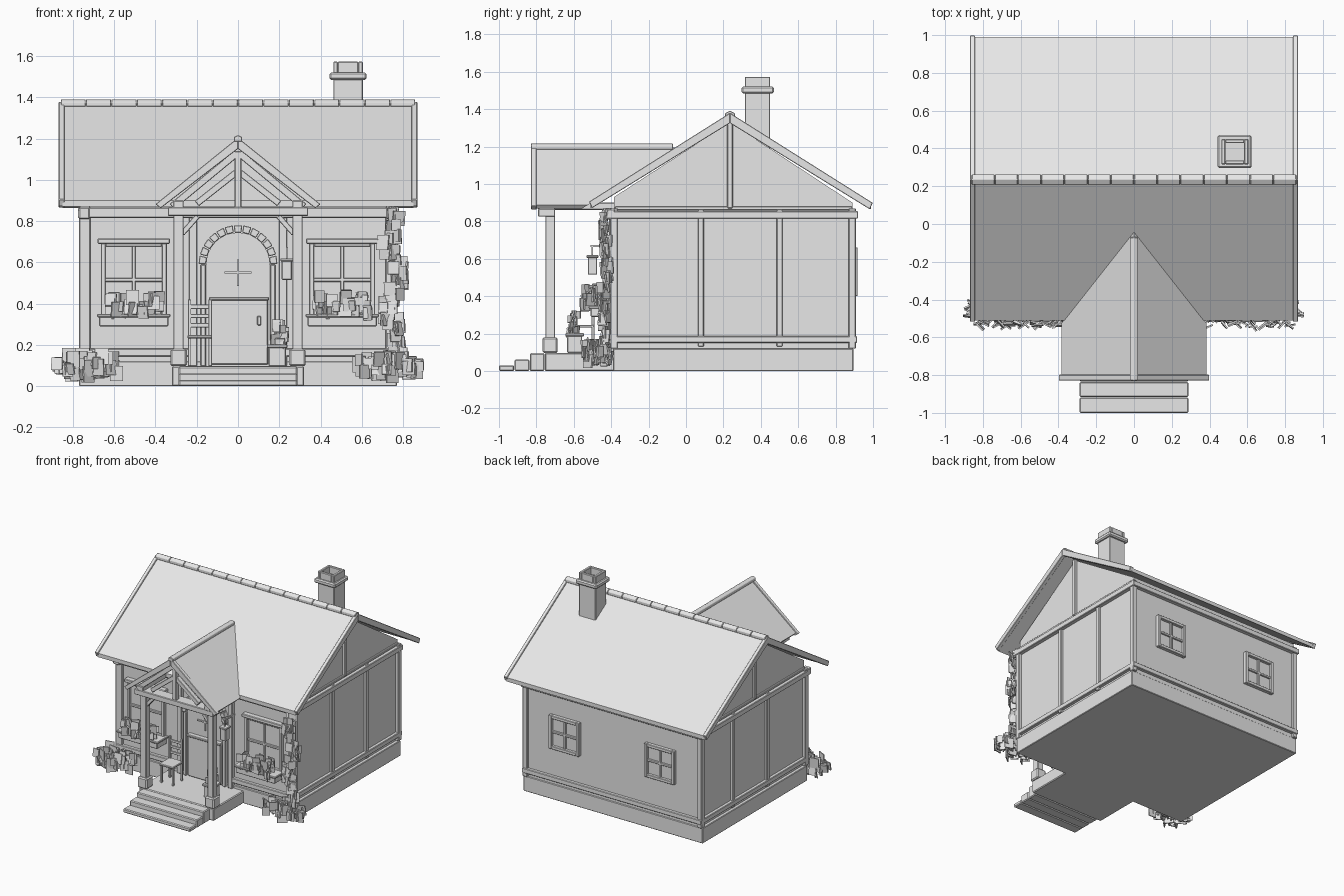
import bpy, bmesh, math, random
from mathutils import Vector, Matrix

random.seed(4)
mat = bpy.data.materials.new("plain light grey")
mat.diffuse_color = (0.8, 0.8, 0.8, 1)


def finish(name, bm, bevel=0.0):
    bmesh.ops.recalc_face_normals(bm, faces=bm.faces)
    me = bpy.data.meshes.new(name)
    bm.to_mesh(me)
    bm.free()
    me.materials.append(mat)
    ob = bpy.data.objects.new(name, me)
    bpy.context.collection.objects.link(ob)
    if bevel:
        m = ob.modifiers.new("soft edges", 'BEVEL')
        m.width = bevel
        m.segments = 1
    return ob


def box(name, x0, x1, y0, y1, z0, z1, bevel=0.004):
    bm = bmesh.new()
    m = Matrix.Translation(((x0 + x1) / 2, (y0 + y1) / 2, (z0 + z1) / 2))
    bmesh.ops.create_cube(bm, size=1, matrix=m @ Matrix.Diagonal((x1 - x0, y1 - y0, z1 - z0, 1)))
    return finish(name, bm, bevel)


def prism(name, front, back, bevel=0.0):
    """Solid between two matching outlines."""
    bm = bmesh.new()
    a = [bm.verts.new(p) for p in front]
    b = [bm.verts.new(p) for p in back]
    bm.faces.new(a)
    bm.faces.new(b[::-1])
    for i in range(len(a)):
        j = (i + 1) % len(a)
        bm.faces.new((a[i], b[i], b[j], a[j]))
    return finish(name, bm, bevel)


def along_x(name, yz, x0, x1, bevel=0.0):
    return prism(name, [(x0, y, z) for y, z in yz], [(x1, y, z) for y, z in yz], bevel)


def along_y(name, xz, y0, y1, bevel=0.0):
    return prism(name, [(x, y0, z) for x, z in xz], [(x, y1, z) for x, z in xz], bevel)


def strut(name, p, q, w, y0, y1):
    """Slanted timber in the xz plane, w wide."""
    p, q = Vector(p), Vector(q)
    d = (q - p).normalized()
    n = Vector((-d.y, d.x)) * w / 2
    return along_y(name, [tuple(v) for v in (p + n, q + n, q - n, p - n)], y0, y1, 0.003)


def leaves(name, count, centre, spread, size):
    """Cluster of small upright cards."""
    bm = bmesh.new()
    for _ in range(count):
        c = Vector([centre[i] + random.uniform(-1, 1) * spread[i] for i in range(3)])
        s = size * random.uniform(0.7, 1.2)
        m = Matrix.Translation(c) @ Matrix.Rotation(random.uniform(-0.9, 0.9), 4, 'Z')
        m = m @ Matrix.Rotation(random.uniform(-0.2, 0.2), 4, 'X')
        bmesh.ops.create_cube(bm, size=1, matrix=m @ Matrix.Diagonal((s, 0.008, s * 1.15, 1)))
    return finish(name, bm)


# Body of the house
RY, RZ, SL = 0.235, 1.37, 0.63           # ridge position, height and slope
box("foundation", -0.77, 0.77, -0.39, 0.895, 0, 0.12)
along_x("walls", [(-0.385, 0.12), (0.89, 0.12), (0.89, 0.90), (RY, 1.33), (-0.385, 0.93)], -0.745, 0.745)

# Main roof, edge boards and ridge tiles
for s, e in ((-1, -0.51), (1, 0.99)):
    h = abs(e - RY)
    ze = RZ - SL * h
    along_x("roof_slope", [(RY, RZ), (e, ze), (e, ze - 0.03), (RY, RZ - 0.035)], -0.85, 0.85)
    for x in (-0.855, 0.855):
        e2 = e + s * 0.008
        along_x("bargeboard", [(RY, RZ + 0.01), (e2, ze + 0.005), (e2 - s * 0.015, ze - 0.03),
                               (RY, RZ - 0.045)], x - 0.014, x + 0.014, 0.003)
for i in range(14):
    x = -0.86 + i * 1.72 / 14
    along_x("ridge_tile", [(RY - 0.026, 1.355), (RY - 0.026, 1.378), (RY, 1.392), (RY + 0.026, 1.378),
                           (RY + 0.026, 1.355)], x + 0.001, x + 1.72 / 14 - 0.001, 0.003)

# Chimney with collar and open top
box("chimney_stack", 0.462, 0.605, 0.315, 0.45, 1.15, 1.50)
box("chimney_collar", 0.443, 0.623, 0.297, 0.47, 1.485, 1.52, 0.008)
for x in (0.462, 0.583):
    box("chimney_rim", x, x + 0.022, 0.315, 0.45, 1.51, 1.573)
for y in (0.315, 0.428):
    box("chimney_rim", 0.484, 0.583, y, y + 0.022, 1.51, 1.573)

# Timber framing
for s in (-1, 1):
    def side(name, a, b, y0, y1, z0, z1):
        box(name, min(s * a, s * b), max(s * a, s * b), y0, y1, z0, z1)
    side("side_top_beam", 0.74, 0.775, -0.43, 0.92, 0.815, 0.855)
    side("side_wall_plate", 0.74, 0.758, -0.38, 0.89, 0.86, 0.88)
    side("side_bottom_beam", 0.74, 0.77, -0.385, 0.915, 0.15, 0.187)
    for y in (0.08, 0.50):
        side("side_post", 0.74, 0.764, y - 0.016, y + 0.016, 0.13, 0.86)
    side("gable_post", 0.74, 0.764, RY - 0.015, RY + 0.015, 0.87, 1.33)
    side("corner_post_front", 0.715, 0.77, -0.405, -0.365, 0.12, 0.87)
    side("corner_post_back", 0.73, 0.77, 0.87, 0.908, 0.12, 0.87)
    side("front_bottom_beam", 0.20, 0.765, -0.41, -0.38, 0.145, 0.182)
    side("eave_block", 0.72, 0.77, -0.435, -0.38, 0.81, 0.865)
box("front_top_beam", -0.775, 0.775, -0.425, -0.38, 0.815, 0.865)
box("back_top_beam", -0.775, 0.775, 0.885, 0.92, 0.815, 0.855)
box("back_bottom_beam", -0.77, 0.77, 0.885, 0.915, 0.15, 0.187)


def window(cx, w, z0, z1, y, d):
    """Framed four-pane window; d is the outward direction along y."""
    def part(name, x0, x1, za, zb, depth):
        box(name, x0, x1, min(y, y + d * depth), max(y, y + d * depth), za, zb, 0.003)
    a, b, t, m = cx - w / 2, cx + w / 2, 0.024, (z0 + z1) / 2
    part("window_glass", a, b, z0, z1, 0.008)
    for x in (a, b - t):
        part("window_jamb", x, x + t, z0, z1, 0.03)
    for z in (z0, z1 - t):
        part("window_rail", a + t, b - t, z, z + t, 0.03)
    part("window_mullion", cx - 0.009, cx + 0.009, z0, z1, 0.02)
    part("window_crossbar", a, b, m - 0.009, m + 0.009, 0.02)


for s in (-1, 1):
    # Front window, header and flower box
    c = s * 0.505
    window(c, 0.32, 0.33, 0.70, -0.387, -1)
    box("window_header", c - 0.175, c + 0.175, -0.43, -0.385, 0.69, 0.716)
    box("flower_box", c - 0.168, c + 0.168, -0.51, -0.39, 0.29, 0.338)
    box("flower_box_lip", c - 0.178, c + 0.178, -0.52, -0.385, 0.334, 0.35)
    leaves("window_flowers", 38, (c, -0.495, 0.395), (0.125, 0.05, 0.04), 0.055)
    # Back window
    window(s * 0.41, 0.26, 0.40, 0.66, 0.888, 1)
    # Bush beside the porch
    leaves("bush", 55, (s * 0.71, -0.475, 0.10), (0.125, 0.075, 0.045), 0.06)
    leaves("bush_tip", 9, (s * 0.86, -0.45, 0.095), (0.025, 0.04, 0.025), 0.05)

# Climbing vine at the right corner
for i in range(16):
    z = 0.12 + i * 0.048
    leaves("vine", 5, (0.755 + 0.025 * math.sin(i * 0.9), -0.435, z), (0.03, 0.025, 0.03), 0.055)

# Porch floor and steps
box("porch_floor", -0.32, 0.32, -0.755, -0.38, 0, 0.097, 0.006)
for y0, y1, z in ((-0.835, -0.757, 0.095), (-0.917, -0.837, 0.062), (-1.0, -0.919, 0.03)):
    box("step", -0.288, 0.288, y0, y1, 0, z, 0.006)

# Porch posts, braces and beams
for s in (-1, 1):
    x = s * 0.288
    box("post_base", x - 0.04, x + 0.04, -0.767, -0.686, 0.097, 0.18, 0.008)
    box("porch_post", x - 0.025, x + 0.025, -0.752, -0.70, 0.17, 0.86)
    box("porch_side_beam", x - 0.025, x + 0.025, -0.79, -0.38, 0.862, 0.90)
    box("wall_post", s * 0.218 - 0.02, s * 0.218 + 0.02, -0.412, -0.38, 0.097, 0.82)
    strut("porch_brace", (s * 0.27, 0.74), (s * 0.195, 0.825), 0.026, -0.74, -0.712)
    strut("truss_rafter", (s * 0.005, 1.13), (s * 0.32, 0.87), 0.035, -0.785, -0.74)
    strut("truss_strut", (s * 0.01, 1.035), (s * 0.20, 0.885), 0.032, -0.78, -0.745)
box("porch_tie_beam", -0.34, 0.34, -0.79, -0.70, 0.825, 0.868)
box("king_post", -0.016, 0.016, -0.785, -0.74, 0.865, 1.14)

# Porch roof, cut along the valley where it meets the main slope
PS = 0.80


def valley(z):
    return RY - (RZ - z) / SL + 0.005


for s in (-1, 1):
    prof = [(0, 1.195), (s * 0.385, 1.195 - PS * 0.385), (s * 0.37, 1.165 - PS * 0.37), (0, 1.16)]
    prism("porch_roof_slope", [(x, -0.805, z) for x, z in prof], [(x, valley(z), z) for x, z in prof])
    along_y("porch_bargeboard", [(0, 1.205), (s * 0.40, 0.882), (s * 0.375, 0.862), (0, 1.15)],
            -0.828, -0.798, 0.003)
along_y("porch_ridge_cap", [(-0.02, 1.185), (-0.02, 1.208), (0, 1.217), (0.02, 1.208), (0.02, 1.185)],
        -0.83, -0.07, 0.003)

# Arched door with stone surround
ZC, R = 0.59, 0.155
arch = [(R * math.cos(math.pi * i / 16), ZC + R * math.sin(math.pi * i / 16)) for i in range(17)]
along_y("door", [(R, 0.097)] + arch + [(-R, 0.097)], -0.398, -0.38)
box("lower_door_leaf", -0.135, 0.145, -0.42, -0.39, 0.105, 0.42)
box("door_ledge", -0.14, 0.15, -0.435, -0.39, 0.415, 0.432)
box("door_handle", 0.092, 0.112, -0.435, -0.41, 0.295, 0.34)
box("door_cross_upright", -0.005, 0.005, -0.408, -0.39, 0.485, 0.615, 0)
box("door_cross_bar", -0.065, 0.065, -0.408, -0.39, 0.545, 0.555, 0)
for i in range(13):
    a, b = [math.pi * (i + k) / 13 for k in (0.06, 0.94)]
    along_y("arch_stone", [(r * math.cos(t), ZC + r * math.sin(t))
                           for r, t in ((R, a), (R + 0.036, a), (R + 0.036, b), (R, b))], -0.422, -0.38, 0.003)
for s in (-1, 1):
    box("door_jamb", s * 0.168 - 0.013, s * 0.168 + 0.013, -0.415, -0.38, 0.097, ZC)

# Porch chair
CX, CY = -0.185, -0.54
box("chair_seat", CX - 0.06, CX + 0.06, CY - 0.08, CY + 0.05, 0.232, 0.247)
for x in (-0.05, 0.05):
    box("chair_front_leg", CX + x - 0.008, CX + x + 0.008, CY - 0.07, CY - 0.054, 0.097, 0.235, 0.002)
    box("chair_back_post", CX + x - 0.008, CX + x + 0.008, CY + 0.035, CY + 0.051, 0.097, 0.42, 0.002)
for z in (0.295, 0.34, 0.385):
    box("chair_slat", CX - 0.055, CX + 0.055, CY + 0.037, CY + 0.049, z - 0.01, z + 0.01, 0.002)

# Wall lantern
box("lantern_body", 0.212, 0.262, -0.525, -0.475, 0.515, 0.61)
box("lantern_cap", 0.205, 0.269, -0.532, -0.468, 0.605, 0.62)
box("lantern_hanger", 0.233, 0.241, -0.504, -0.496, 0.62, 0.67, 0)
box("lantern_arm", 0.232, 0.242, -0.51, -0.385, 0.662, 0.674, 0)

# Potted plant
box("plant_pot", 0.148, 0.232, -0.635, -0.555, 0.097, 0.19)
box("plant_pot_rim", 0.14, 0.24, -0.645, -0.545, 0.185, 0.203)
leaves("pot_plant", 16, (0.198, -0.60, 0.25), (0.03, 0.025, 0.055), 0.045)
